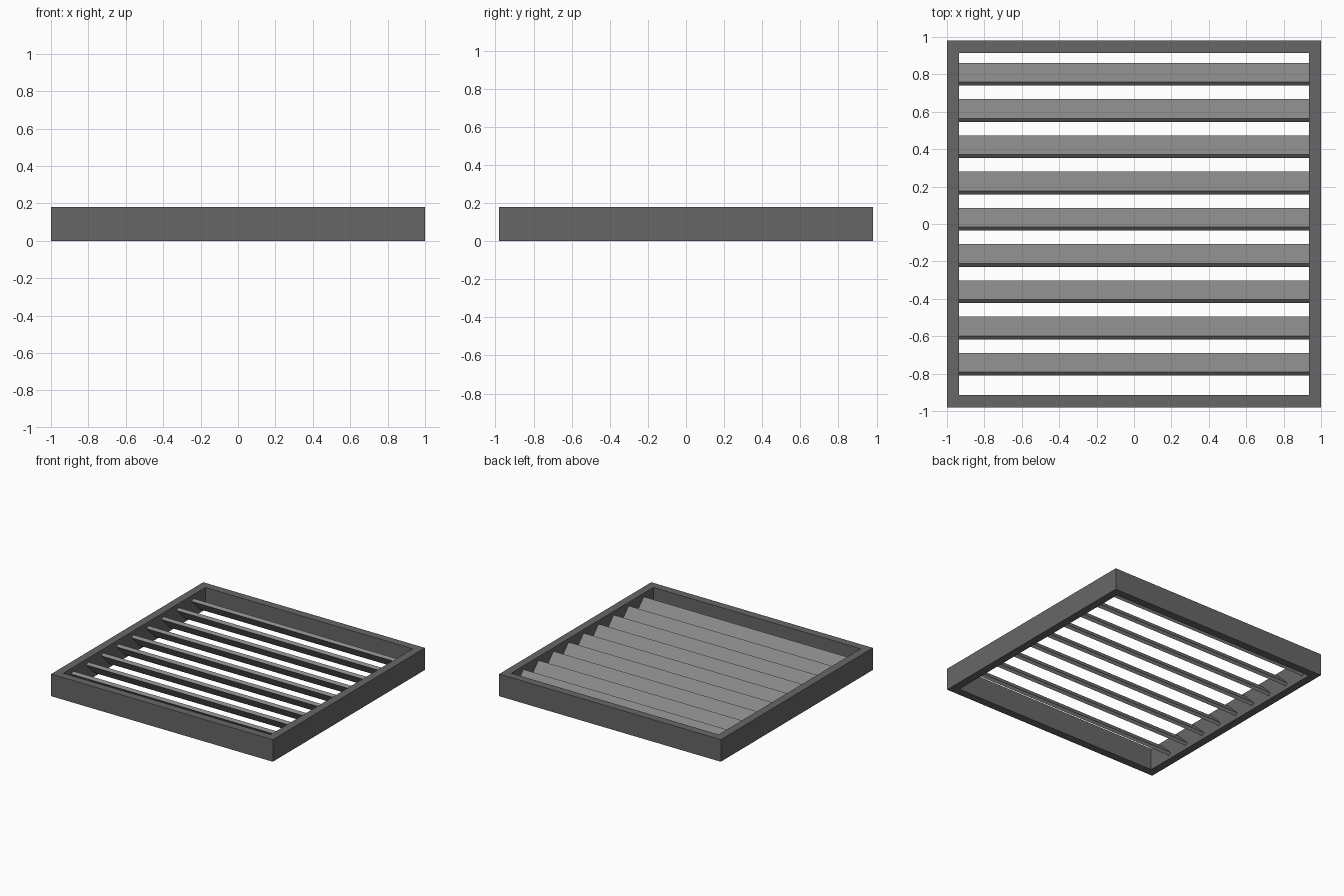
import bpy, bmesh, math
from mathutils import Matrix

if "Cube" in bpy.data.objects:
    bpy.data.objects.remove(bpy.data.objects["Cube"])


def material(name, rgb):
    m = bpy.data.materials.new(name)
    m.diffuse_color = (*rgb, 1)
    m.use_nodes = True
    m.node_tree.nodes["Principled BSDF"].inputs["Base Color"].default_value = m.diffuse_color
    return m


DARK = material("dark_grey", (0.135, 0.135, 0.135))
LIGHT = material("light_grey", (0.25, 0.25, 0.25))


def finish(name, bm, mat):
    bmesh.ops.recalc_face_normals(bm, faces=bm.faces)
    me = bpy.data.meshes.new(name)
    bm.to_mesh(me)
    bm.free()
    me.materials.append(mat)
    ob = bpy.data.objects.new(name, me)
    bpy.context.collection.objects.link(ob)
    return ob


# Outer frame: rectangular ring, one closed mesh
HX, HY, H, T = 1.0, 0.98, 0.18, 0.065
bm = bmesh.new()
corners = [(-1, -1), (1, -1), (1, 1), (-1, 1)]
loops = []
for inset, z in ((0, 0), (0, H), (T, H), (T, 0)):
    loops.append([bm.verts.new((sx * (HX - inset), sy * (HY - inset), z))
                  for sx, sy in corners])
for k in range(4):
    a, b = loops[k], loops[(k + 1) % 4]
    for i in range(4):
        j = (i + 1) % 4
        bm.faces.new((a[i], a[j], b[j], b[i]))
finish("frame", bm, DARK)

# Slats: thin boards tilted 45 degrees, high edge toward the front
WIDTH, THICK, COUNT = 0.146, 0.026, 9
for n in range(COUNT):
    bm = bmesh.new()
    bmesh.ops.create_cube(bm, size=1)
    bmesh.ops.scale(bm, vec=(2 * (HX - T) + 0.004, WIDTH, THICK), verts=bm.verts)
    bmesh.ops.rotate(bm, matrix=Matrix.Rotation(math.radians(-45), 3, 'X'), verts=bm.verts)
    ob = finish(f"slat_{n + 1}", bm, LIGHT)
    ob.location = (0, -0.75 + 0.1938 * n, H / 2)
